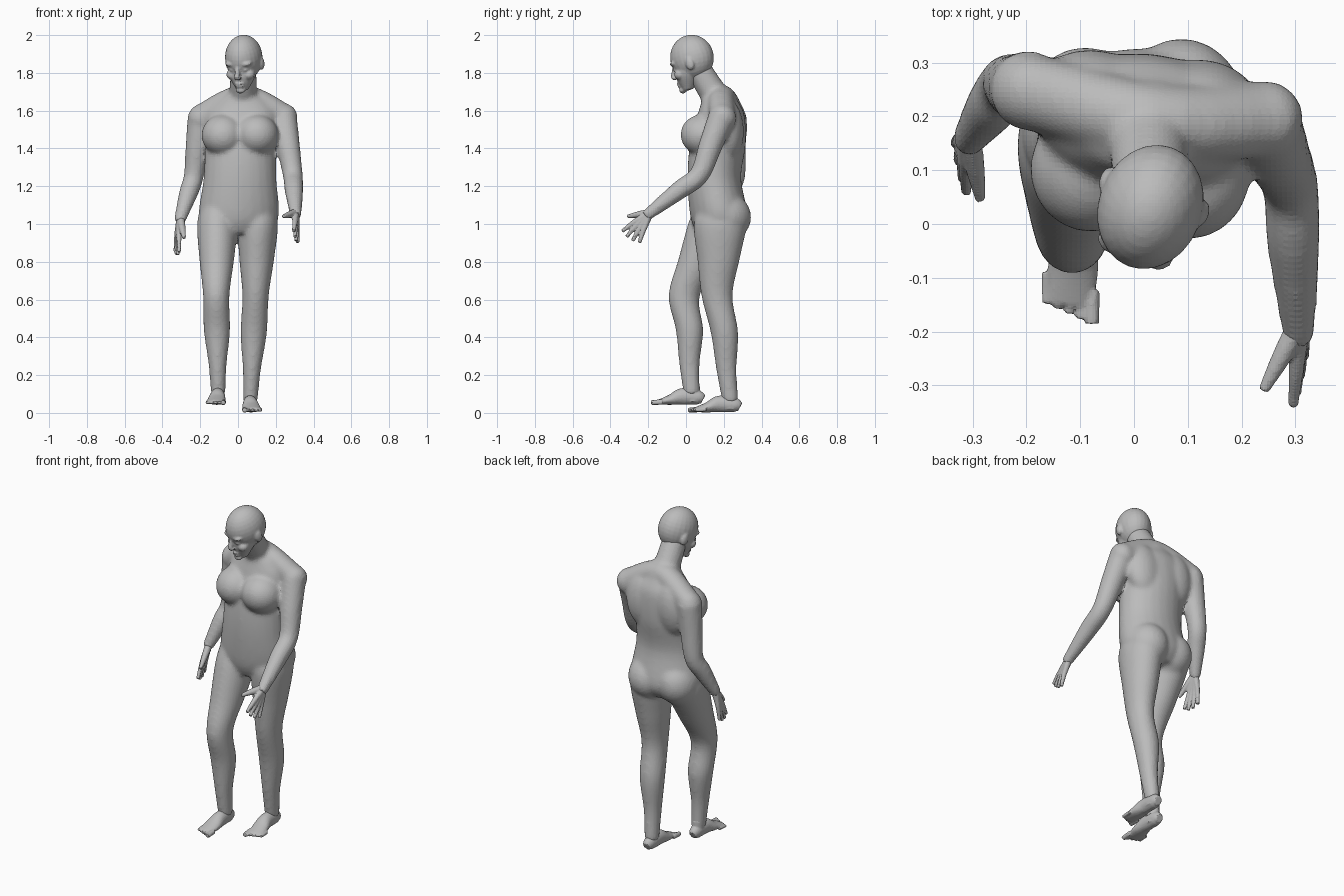
import bpy, bmesh
from math import sin, cos, pi, radians
from mathutils import Vector, Matrix

cube = bpy.data.objects.get("Cube")
if cube:
    bpy.data.objects.remove(cube)

# Plain grey finish
grey = bpy.data.materials.new("plain grey")
grey.use_nodes = True
grey.diffuse_color = (.5, .5, .5, 1)
grey.node_tree.nodes["Principled BSDF"].inputs["Base Color"].default_value = grey.diffuse_color

bm = bmesh.new()


def smooth_path(rows, steps=5):
    """Catmull-Rom interpolation through rows of equal length."""
    rows = [Vector(row) for row in rows]
    padded = [rows[0], *rows, rows[-1]]
    path = []
    for before, start, end, after in zip(padded, padded[1:], padded[2:], padded[3:]):
        slope_in, slope_out = (end - before) / 2, (after - start) / 2
        for step in range(steps):
            t = step / steps
            ease = t * t * (3 - 2 * t)
            path.append(start * (1 - ease) + end * ease
                        + slope_in * (t * (1 - t) * (1 - t)) - slope_out * (t * t * (1 - t)))
    return path + [rows[-1]]


def loft(rows, level=False, sides=24):
    """Closed skin over elliptical sections (x, y, z, radius, second radius),
    kept level or set square to the path."""
    path = smooth_path(rows)
    centres = [Vector(row[:3]) for row in path]
    loops = []
    for i, row in enumerate(path):
        across, deep = Vector((1, 0, 0)), Vector((0, 1, 0))
        if not level:
            along = centres[min(i + 1, len(path) - 1)] - centres[max(i - 1, 0)]
            along.normalize()
            guide = deep if abs(along.x) > .8 else across
            across = (guide - along * guide.dot(along)).normalized()
            deep = along.cross(across)
        angles = [2 * pi * k / sides for k in range(sides)]
        loops.append([bm.verts.new(centres[i] + across * row[3] * cos(a) + deep * row[-1] * sin(a))
                      for a in angles])
    for lower, upper in zip(loops, loops[1:]):
        for k in range(sides):
            bm.faces.new((lower[k - 1], lower[k], upper[k], upper[k - 1]))
    bm.faces.new(loops[0])
    bm.faces.new(loops[-1])


def ball(centre, size):
    matrix = Matrix.Translation(centre) @ Matrix.Diagonal((*size, 1))
    bmesh.ops.create_uvsphere(bm, u_segments=24, v_segments=16, radius=1, matrix=matrix)


def pair(centre, size):
    """A ball on each side of the middle plane."""
    x, y, z = centre
    for side in (-1, 1):
        ball((side * x, y, z), size)


def finish(name, voxel, passes, place=Matrix()):
    """Fuse everything built so far into one faceted object."""
    bmesh.ops.transform(bm, matrix=place, verts=bm.verts)
    bmesh.ops.recalc_face_normals(bm, faces=bm.faces)
    mesh = bpy.data.meshes.new(name)
    bm.to_mesh(mesh)
    bm.clear()
    mesh.materials.append(grey)
    part = bpy.data.objects.new(name, mesh)
    bpy.context.collection.objects.link(part)
    fuse = part.modifiers.new("fuse", 'REMESH')
    fuse.mode = 'VOXEL'
    fuse.voxel_size = voxel
    soften = part.modifiers.new("soften", 'SMOOTH')
    soften.factor = .5
    soften.iterations = passes


def torso():
    # Trunk, from z, y, half width and half depth
    sections = [(.95, .17, .15, .11), (1.04, .175, .213, .152), (1.24, .15, .193, .142),
                (1.42, .168, .19, .148), (1.57, .185, .195, .125), (1.64, .18, .15, .1), (1.69, .165, .08, .08)]
    loft([(0, y, z, wide, deep) for z, y, wide, deep in sections], level=True)
    # Chest, seat and shoulder blades
    pair((.09, .095, 1.47), (.115, .118, .11))
    pair((.09, .2, 1.04), (.12, .138, .13))
    pair((.1, .235, 1.5), (.11, .08, .16))
    # Shoulder yoke
    loft([(-.22, .22, 1.565, .07), (0, .19, 1.665, .072), (.22, .22, 1.565, .07)])
    pair((.22, .22, 1.565), (.072, .072, .072))
    # Hips and shoulders turn opposite ways, with a slight lean
    pivot = Vector((0, .2, 0))
    for vert in bm.verts:
        rise = vert.co.z - 1
        turn = Matrix.Rotation(radians(6 - 22 * rise), 3, 'Z')
        vert.co = turn @ (vert.co - pivot) + pivot
        vert.co.x += rise * .04


def head():
    # Skull and jaw
    ball((0, .005, .01), (.097, .118, .121))
    loft([(0, -.015, .04, .086, .09), (0, -.03, -.03, .08, .074),
          (0, -.04, -.08, .07, .068), (0, -.065, -.147, .03, .03)], level=True)
    # Nose, lips and chin
    loft([(0, -.1, 0, .01), (0, -.128, -.06, .015)])
    ball((0, -.123, -.064), (.02, .013, .011))
    for z in (-.099, -.114):
        ball((0, -.104, z), (.026, .013, .007))
    ball((0, -.096, -.138), (.026, .02, .018))
    # Brows, eyes, cheeks and ears
    pair((.038, -.083, .006), (.036, .026, .016))
    pair((.034, -.087, -.027), (.019, .016, .012))
    pair((.046, -.07, -.06), (.032, .032, .028))
    pair((.092, .015, -.025), (.015, .024, .036))


def arm(shoulder, elbow, wrist):
    stations = [shoulder, shoulder.lerp(elbow, .5), elbow, elbow.lerp(wrist, .4), wrist, elbow.lerp(wrist, 1.1)]
    thickness = [.072, .063, .053, .05, .033, .03]
    loft([(*point, radius) for point, radius in zip(stations, thickness)])


def hand(wrist, knuckles, tips, spread, thumb):
    """Four fingers fanned along the spread vector, and a thumb."""
    for finger in range(4):
        offset = finger - 1.5
        knuckle = knuckles + spread * offset
        tip = tips + spread * offset * 1.8
        tip = tip.lerp(knuckle, .07 * offset * offset)
        loft([(*wrist.lerp(knuckle, -.1), .022), (*knuckle, .014), (*tip, .01)], sides=12)
    loft([(*wrist, .022), (*wrist.lerp(thumb, .5), .018), (*thumb, .01)], sides=12)


def leg(hip, knee, ankle):
    calf = knee.lerp(ankle, .35) + Vector((0, .015, 0))
    stations = [hip + Vector((0, 0, .1)), hip, hip.lerp(knee, .5), knee, calf, knee.lerp(ankle, .7), ankle]
    widths = [.08, .107, .092, .07, .07, .048, .039]
    depths = [.1, .14, .112, .083, .073, .054, .044]
    loft([(*point, wide, deep) for point, wide, deep in zip(stations, widths, depths)], level=True)


def foot():
    """Points forward with the sole at zero."""
    loft([(0, .06, .03, .022, .024), (0, .03, .042, .034, .039), (0, -.05, .047, .039, .044),
          (.005, -.11, .03, .047, .028), (.013, -.18, .016, .045, .012)])
    # Ankle
    loft([(0, .005, .02, .034, .042), (0, .005, .11, .033, .038)], level=True)
    for toe in range(5):
        x = .021 * toe - .03
        y = .009 * toe - .215
        radius = .01 if toe else .015
        loft([(x, y + .06, .018, radius), (x, y, .014, radius * .9)], sides=12)


head()
finish("head", voxel=.006, passes=5,
       place=Matrix.Translation((.03, .03, 1.87)) @ Matrix.Rotation(radians(-20), 4, 'Z')
       @ Matrix.Rotation(radians(18), 4, 'X'))

# Left arm reaches forward, right arm hangs back
left_wrist = Vector((.305, -.19, 1.06))
right_wrist = Vector((-.305, .16, 1.03))
hand(left_wrist, knuckles=Vector((.307, -.25, .99)), tips=Vector((.305, -.3, .92)),
     spread=Vector((.004, .018, -.012)), thumb=Vector((.24, -.31, 1.04)))
finish("left_hand", voxel=.005, passes=3)
hand(right_wrist, knuckles=Vector((-.318, .13, .94)), tips=Vector((-.322, .1, .835)),
     spread=Vector((-.004, .018, 0)), thumb=Vector((-.285, .045, .925)))
finish("right_hand", voxel=.005, passes=3)

foot()
finish("left_foot", voxel=.005, passes=3, place=Matrix.Translation((.065, .226, 0)))
foot()
finish("right_foot", voxel=.005, passes=3,
       place=Matrix.Translation((-.108, .03, .04)) @ Matrix.Diagonal((-1, 1, 1, 1)))

# Body: trunk, neck, arms and legs blended together
torso()
loft([(.027, .2, 1.62, .085), (.027, .14, 1.7, .074), (.03, .06, 1.83, .068)])
arm(Vector((.24, .19, 1.57)), Vector((.29, .07, 1.26)), left_wrist)
arm(Vector((-.195, .25, 1.57)), Vector((-.235, .26, 1.25)), right_wrist)
# Left leg stands behind, right leg steps forward
leg(Vector((.105, .18, 1)), Vector((.093, .164, .62)), Vector((.065, .235, .06)))
leg(Vector((-.11, .15, 1)), Vector((-.115, -.01, .62)), Vector((-.105, .03, .1)))
finish("body", voxel=.01, passes=16)
bm.free()
